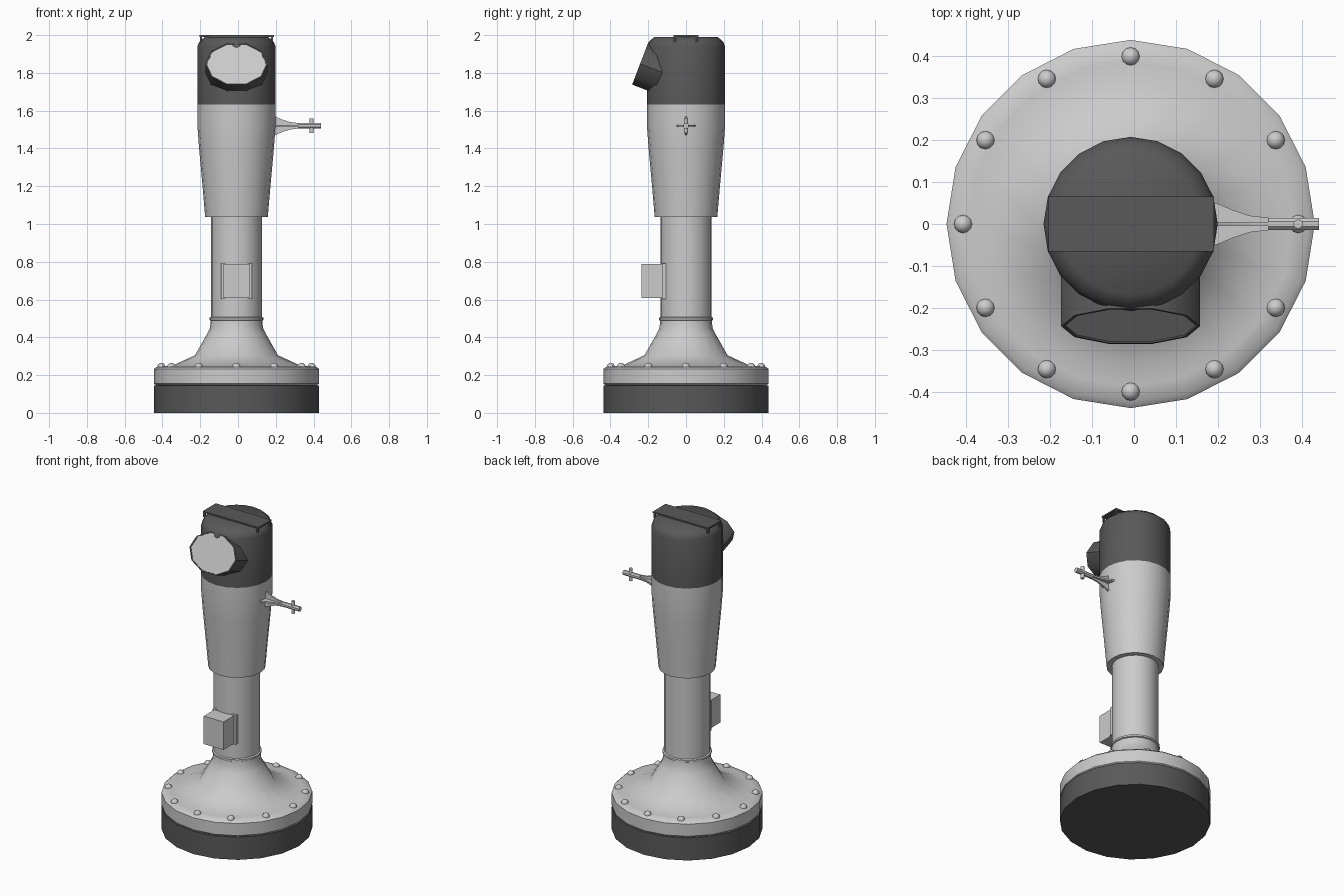
import bpy, bmesh, math
from mathutils import Matrix, Vector

if "Cube" in bpy.data.objects:
    bpy.data.objects.remove(bpy.data.objects["Cube"])

AX = -0.008  # x of the column axis


def material(name, v):
    m = bpy.data.materials.new(name)
    m.diffuse_color = (v, v, v, 1)
    m.use_nodes = True
    m.node_tree.nodes["Principled BSDF"].inputs["Base Color"].default_value = m.diffuse_color
    return m


dark = material("dark_grey", 0.1)


def finish(name, bm, mat=None, smooth=None):
    bmesh.ops.recalc_face_normals(bm, faces=bm.faces[:])
    me = bpy.data.meshes.new(name)
    bm.to_mesh(me)
    bm.free()
    ob = bpy.data.objects.new(name, me)
    bpy.context.collection.objects.link(ob)
    if mat:
        me.materials.append(mat)
    if smooth:
        bpy.ops.object.select_all(action='DESELECT')
        ob.select_set(True)
        bpy.context.view_layer.objects.active = ob
        bpy.ops.object.shade_smooth_by_angle(angle=math.radians(smooth))
    return ob


def lathe(name, profile, mat=None, smooth=45, sides=20):
    """Closed solid of revolution from (radius, z) points, bottom to top."""
    bm = bmesh.new()
    rings = []
    for r, z in profile:
        rings.append([bm.verts.new((AX + r * math.cos(2 * math.pi * i / sides),
                                    r * math.sin(2 * math.pi * i / sides), z))
                      for i in range(sides)])
    for a, b in zip(rings, rings[1:]):
        for i in range(sides):
            j = (i + 1) % sides
            bm.faces.new((a[i], a[j], b[j], b[i]))
    bm.faces.new(rings[0])
    bm.faces.new(rings[-1])
    return finish(name, bm, mat, smooth)


def add_box(bm, lo, hi):
    lo, hi = Vector(lo), Vector(hi)
    bmesh.ops.create_cube(bm, size=1, matrix=Matrix.Translation((lo + hi) / 2)
                          @ Matrix.Diagonal((*(hi - lo), 1)))


# base drum and bolted flange sweeping up to the column
lathe("base_drum", [(.4375, 0), (.4375, .145)], dark, 30)
lathe("flange", [(.425, .145), (.4375, .155), (.4375, .232), (.425, .243), (.385, .248),
                 (.34, .25), (.22, .305), (.155, .42), (.14, .45), (.137, .492)])
lathe("column_ring", [(.137, .488), (.144, .492), (.144, .503), (.137, .507)])
lathe("column", [(.135, .48), (.135, 1.06)])

# tapered upper body and dark head
lathe("upper_body", [(.166, 1.038), (.178, 1.18), (.198, 1.40), (.207, 1.52), (.207, 1.632)])
lathe("head", [(.207, 1.632), (.207, 1.94), (.197, 1.965), (.168, 1.99)], dark)

# flange bolts
bm = bmesh.new()
for i in range(12):
    a = i * math.pi / 6
    bmesh.ops.create_uvsphere(bm, u_segments=12, v_segments=8, radius=.022, matrix=Matrix.Translation(
        (AX + .398 * math.cos(a), .398 * math.sin(a), .243)))
finish("flange_bolts", bm, None, 60)

# ten-sided lamp hood, tilted upwards, with a pale lens
normal = Vector((0, -.935, .357)).normalized()
up = Vector((0, .357, .935)).normalized()
centre = Vector((AX, -.243, 1.848))


def lamp_ring(bm, scale, depth):
    return [bm.verts.new(centre - normal * depth
                         + Vector((.165 * scale * math.cos(i * math.pi / 5), 0, 0))
                         + up * (.124 * scale * math.sin(i * math.pi / 5))) for i in range(10)]


bm = bmesh.new()
rings = [lamp_ring(bm, 1, .22), lamp_ring(bm, 1, 0), lamp_ring(bm, .95, 0), lamp_ring(bm, .95, .012)]
for a, b in zip(rings, rings[1:]):
    for i in range(10):
        j = (i + 1) % 10
        bm.faces.new((a[i], a[j], b[j], b[i]))
bm.faces.new(rings[0])
bm.faces.new(rings[-1])
finish("lamp_hood", bm, dark, 40)
bm = bmesh.new()
bm.faces.new(lamp_ring(bm, .95, .004))
finish("lamp_lens", bm)

# top plate with end brackets
bm = bmesh.new()
add_box(bm, (AX - .195, -.065, 1.991), (AX + .198, .065, 2.0))
for sx in (-1, 1):
    for sy in (-1, 1):
        x, y = AX + sx * .188, sy * .058
        add_box(bm, (x - .006, y - .006, 1.962), (x + .006, y + .006, 1.993))
finish("top_plate", bm, dark)

# junction box with its mounting plate
bm = bmesh.new()
add_box(bm, (AX - .07, -.235, .608), (AX + .07, -.125, .787))
add_box(bm, (AX - .082, -.128, .603), (AX + .082, -.105, .79))
finish("junction_box", bm)

# side arm: two crossed gusset fins, a rod and a pin
bm = bmesh.new()
outline = [(.17, .052), (.195, .05), (.235, .033), (.275, .02), (.325, .014)]
outline += [(x, -w) for x, w in reversed(outline)]
for flat in (True, False):
    loops = []
    for t in (-.005, .005):
        loops.append([bm.verts.new((x, w, 1.52 + t) if flat else (x, t, 1.52 + w))
                      for x, w in outline])
    n = len(outline)
    for i in range(n):
        j = (i + 1) % n
        bm.faces.new((loops[0][i], loops[0][j], loops[1][j], loops[1][i]))
    for lp in loops:
        bm.faces.new(lp)
finish("arm_fins", bm)

bm = bmesh.new()
bmesh.ops.create_cone(bm, cap_ends=True, segments=8, radius1=.0155, radius2=.0155, depth=.12,
                      matrix=Matrix.Translation((.38, 0, 1.52)) @ Matrix.Rotation(math.pi / 2, 4, 'Y')
                      @ Matrix.Rotation(math.pi / 8, 4, 'Z'))
finish("arm_rod", bm)
bm = bmesh.new()
bmesh.ops.create_cone(bm, cap_ends=True, segments=10, radius1=.011, radius2=.011, depth=.078,
                      matrix=Matrix.Translation((.39, 0, 1.52)))
finish("arm_pin", bm, None, 40)
